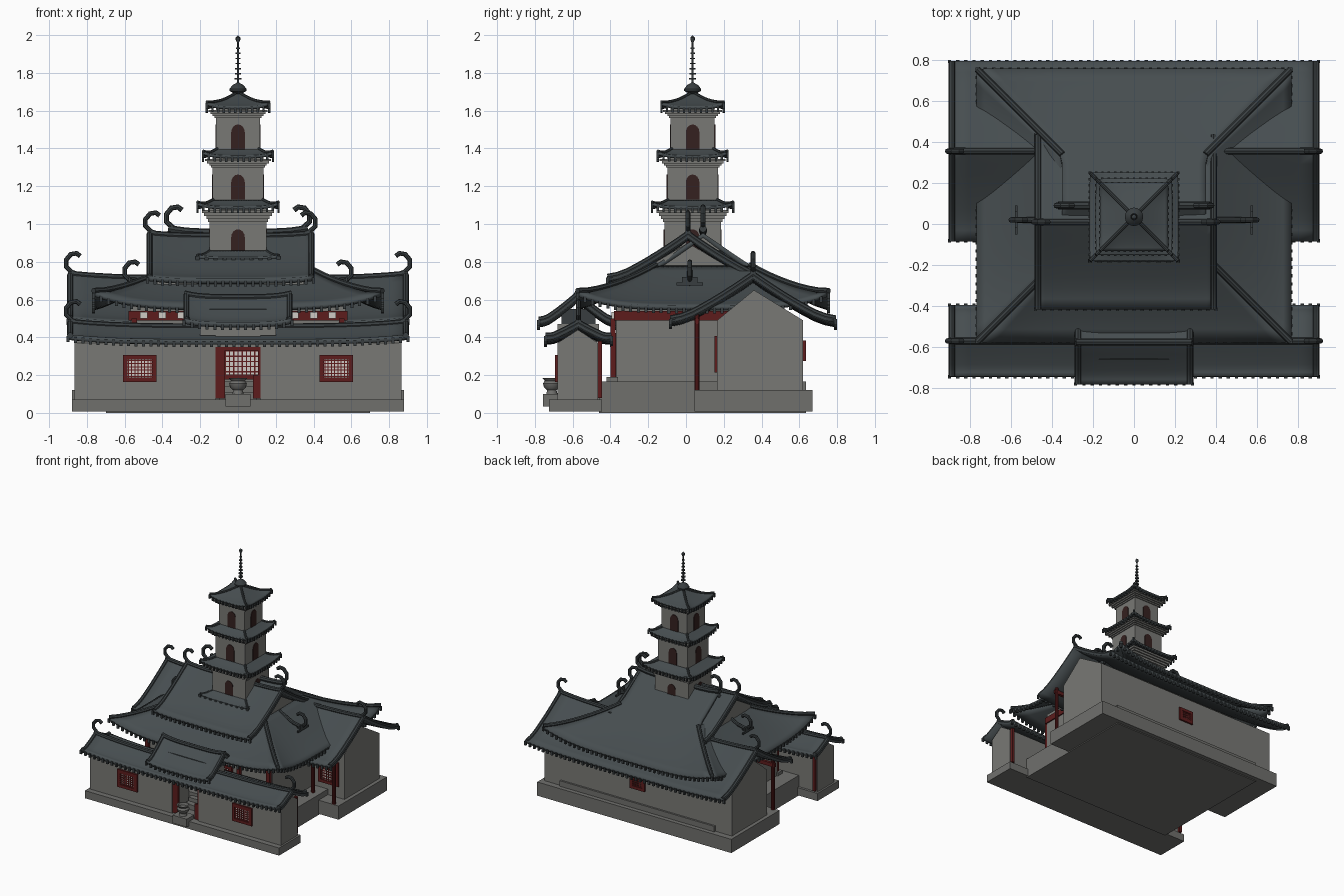
import bpy, bmesh, math
from mathutils import Vector

if "Cube" in bpy.data.objects:
    bpy.data.objects.remove(bpy.data.objects["Cube"])


def mat(name, *rgb):
    m = bpy.data.materials.new(name)
    m.diffuse_color = (*rgb, 1)
    m.use_nodes = True
    m.node_tree.nodes["Principled BSDF"].inputs["Base Color"].default_value = m.diffuse_color
    return m


ROOF = mat("slate roof", 0.062, 0.075, 0.080)
RIDGE = mat("dark ridge", 0.040, 0.048, 0.051)
WALL = mat("grey wall", 0.190, 0.190, 0.178)
STONE = mat("grey stone", 0.160, 0.160, 0.152)
RED = mat("dark red wood", 0.110, 0.012, 0.012)
DARK = mat("dark opening", 0.035, 0.015, 0.014)
PALE = mat("pale paper", 0.62, 0.60, 0.56)


def finish(name, bm, m, smooth=False, thick=0):
    bmesh.ops.recalc_face_normals(bm, faces=bm.faces)
    me = bpy.data.meshes.new(name)
    bm.to_mesh(me)
    bm.free()
    ob = bpy.data.objects.new(name, me)
    bpy.context.collection.objects.link(ob)
    me.materials.append(m)
    if thick:
        s = ob.modifiers.new("thickness", 'SOLIDIFY')
        s.thickness, s.offset = thick, 0
    if smooth:
        bpy.ops.object.select_all(action='DESELECT')
        ob.select_set(True)
        bpy.context.view_layer.objects.active = ob
        bpy.ops.object.shade_smooth_by_angle(angle=math.radians(35))
    return ob


def boxes(name, m, *specs):
    """One object of boxes, each (x0, x1, y0, y1, z0, z1)."""
    bm = bmesh.new()
    for x0, x1, y0, y1, z0, z1 in specs:
        for v in bmesh.ops.create_cube(bm, size=1)['verts']:
            v.co = ((x0 + x1) / 2 + v.co.x * (x1 - x0), (y0 + y1) / 2 + v.co.y * (y1 - y0),
                    (z0 + z1) / 2 + v.co.z * (z1 - z0))
    bmesh.ops.recalc_face_normals(bm, faces=bm.faces)
    return finish(name, bm, m)


def prism(name, m, pts, axis, a, b):
    """Extrude a 2D outline along x (outline y,z) or y (outline x,z)."""
    bm = bmesh.new()
    put = (lambda p, k: (k, p[0], p[1])) if axis == 'x' else (lambda p, k: (p[0], k, p[1]))
    A, B = [[bm.verts.new(put(p, k)) for p in pts] for k in (a, b)]
    bm.faces.new(A)
    bm.faces.new(B[::-1])
    for i in range(len(pts)):
        j = (i + 1) % len(pts)
        bm.faces.new((A[i], B[i], B[j], A[j]))
    return finish(name, bm, m)


def lathe(name, m, pts, x, y, n=16):
    bm = bmesh.new()
    vs = [bm.verts.new((x + r, y, z)) for r, z in pts]
    es = [bm.edges.new(p) for p in zip(vs, vs[1:])]
    bmesh.ops.spin(bm, geom=vs + es, cent=(x, y, 0), axis=(0, 0, 1), angle=2 * math.pi, steps=n)
    bmesh.ops.remove_doubles(bm, verts=bm.verts, dist=1e-5)
    return finish(name, bm, m, True)


def bar(name, pts, r=0.012, m=RIDGE):
    """Round bar swept along a path, built as a ring per point."""
    bm, rings, P = bmesh.new(), [], [Vector(p) for p in pts]
    flat = all(abs(p.y - P[0].y) < 1e-6 for p in P)
    for i, p in enumerate(P):
        t = (P[min(i + 1, len(P) - 1)] - P[max(i - 1, 0)]).normalized()
        a = t.cross(Vector((0, 1, 0) if flat else (0, 0, 1))).normalized()
        b = t.cross(a)
        rings.append([bm.verts.new(p + r * (a * math.cos(k * math.pi / 4) + b * math.sin(k * math.pi / 4)))
                      for k in range(8)])
    for A, B in zip(rings, rings[1:]):
        for k in range(8):
            bm.faces.new((A[k], A[k - 1], B[k - 1], B[k]))
    bm.faces.new(rings[0])
    bm.faces.new(rings[-1])
    return finish(name, bm, m, True)


def sheet(bm, fn, nu, nv):
    g = [[bm.verts.new(fn(i / nu * 2 - 1, j / nv)) for i in range(nu + 1)] for j in range(nv + 1)]
    for j in range(nv):
        for i in range(nu):
            bm.faces.new((g[j][i], g[j][i + 1], g[j + 1][i + 1], g[j + 1][i]))


def horn(name, x, y, z, s, h=0.1):
    bar(name, [(x + s * dx * h, y, z + dz * h) for dx, dz in
               ((-.3, -.15), (.1, 0), (.4, .3), (.4, .65), (.15, .95), (-.15, 1), (-.35, .85))], h * 0.13)


def tiles(name, pts, r=0.008):
    boxes(name + "_tile_ends", RIDGE, *[(p[0] - r, p[0] + r, p[1] - r, p[1] + r, p[2] - 0.028, p[2] + 0.004)
                                        for p in pts])


def gable_roof(name, x0, x1, yc, half, zr, ze, flare, e=1.25, horns=True):
    xc, hx, bm = (x0 + x1) / 2, (x1 - x0) / 2, bmesh.new()
    def at(s):
        return lambda u, t: (xc + u * hx, yc + s * half * (1 - t),
                             ze + (zr - ze) * t ** e + flare * u ** 4 + 0.012 * max(0, 1 - 5 * t))
    for s in (-1, 1):
        sheet(bm, at(s), 20, 8)
    bmesh.ops.remove_doubles(bm, verts=bm.verts, dist=1e-5)
    finish(name + "_roof", bm, ROOF, True, 0.028)
    bar(name + "_ridge", [Vector(at(1)(i / 8 - 1, 1)) + Vector((0, 0, 0.012)) for i in range(17)], 0.017)
    for k in (-1, 1):
        u = k * (1 - 0.012 / hx)
        for s in (-1, 1):
            bar(name + "_gable_edge", [Vector(at(s)(u, j / 8)) + Vector((0, 0, 0.01)) for j in range(9)], 0.016)
        if horns:
            horn(name + "_horn", xc + k * (hx - 0.03), yc, zr + flare + 0.02, k)
    n = round(hx / 0.02)
    tiles(name, [at(s)(i / n * 2 - 1, 0) for s in (-1, 1) for i in range(n + 1)])


def hip_roof(name, cx, cy, hx, hy, run, z0, z1, e, flare, gx=0.0, thick=0.025, r=0.012, step=0.04):
    bm, side_run = bmesh.new(), min(run, hx - gx)
    def z(d, u):
        return z0 + (z1 - z0) * (d / run) ** e + flare * abs(u) ** 4 * max(0, 1 - 1.6 * d / run) ** 1.5
    def front(s):
        return lambda u, t: (cx + u * max(hx - t * run, gx), cy + s * (hy - t * run), z(t * run, u))
    def side(s):
        return lambda u, t: (cx + s * (hx - t * side_run), cy + u * (hy - t * side_run), z(t * side_run, u))
    fs = [f(s) for f in (front, side) for s in (-1, 1)]
    for f in fs:
        sheet(bm, f, 20, 10)
    bmesh.ops.remove_doubles(bm, verts=bm.verts, dist=1e-4)
    finish(name + "_roof", bm, ROOF, True, thick)
    for f in fs[2:]:
        for u in (-1, 1):
            bar(name + "_hip_ridge", [Vector(f(u, j / 8)) + Vector((0, 0, r)) for j in range(9)], r)
    pts = []
    for f, h in zip(fs, (hx, hx, hy, hy)):
        n = round(2 * h / step)
        pts += [f(i / n * 2 - 1, 0) for i in range(n + 1)]
    tiles(name, pts, step / 5)


def lattice(name, x, y, z, w, h, n, m, s=-1, back=PALE):
    """Red-framed lattice window on a wall facing s*y."""
    boxes(name + "_paper", back, (x - w / 2, x + w / 2, y, y + s * 0.004, z - h / 2, z + h / 2))
    b, y1 = 0.003, y + s * 0.009
    sp = [(x - w / 2 + w * i / n - b, x - w / 2 + w * i / n + b, y, y1, z - h / 2, z + h / 2) for i in range(1, n)]
    sp += [(x - w / 2, x + w / 2, y, y1, z - h / 2 + h * i / m - b, z - h / 2 + h * i / m + b) for i in range(1, m)]
    f = 0.012
    sp += [(x + k * w / 2 - f, x + k * w / 2 + f, y, y + s * .014, z - h / 2 - f, z + h / 2 + f) for k in (-1, 1)]
    sp += [(x - w / 2, x + w / 2, y, y + s * .014, z + k * h / 2 - f, z + k * h / 2 + f) for k in (-1, 1)]
    boxes(name + "_frame", RED, *sp)


# Platforms and steps
boxes("main_platform", STONE, (-.70, .70, -.46, .635, 0, .165))
boxes("rear_platform", STONE, (-.88, .88, .045, .67, .008, .12))
boxes("gate_platform", STONE, (-.88, .88, -.725, -.445, .008, .07))
boxes("gate_steps", STONE, (-.10, .10, -.55, -.46, .07, .11), (-.10, .10, -.50, -.46, .11, .14))

# Front gatehouse: two walled wings with gables, open doorway between
for s in (-1, 1):
    prism("gate_wing", WALL, [(-.68, .07), (-.465, .07), (-.465, .37), (-.572, .44), (-.68, .37)],
          'x', s * .12, s * .865)
    lattice("gate_window", s * .52, -.68, .235, .155, .12, 9, 7)
    for x in (.16, .50, .845):
        boxes("gate_rear_column", RED, (s * x - .012, s * x + .012, -.465, -.445, .08, .38))
boxes("gate_lintel", WALL, (-.12, .12, -.68, -.47, .35, .41))
boxes("gate_upper_beam", WALL, (-.20, .20, -.68, -.46, .41, .47))
boxes("gate_upper_panel", RIDGE, (-.20, .20, -.66, -.48, .47, .55))
boxes("door_leaves", RED, (-.12, -.07, -.675, -.66, .075, .35), (.08, .12, -.675, -.66, .075, .20),
      (.105, .12, -.675, -.66, .20, .35), (-.07, .105, -.675, -.66, .33, .35))
gable_roof("gate", -.9, .9, -.57, .175, .445, .365, .025)
gable_roof("gate_center", -.285, .285, -.575, .205, .60, .455, .02, horns=False)

# Incense burner on a pedestal
boxes("burner_pedestal", STONE, (-.065, .065, -.757, -.66, .035, .10))
lathe("incense_burner", STONE, [(0, .10), (.03, .10), (.025, .12), (.042, .135), (.047, .155), (.038, .17),
                                (.05, .185), (.04, .185), (.035, .165), (0, .165)], 0, -.71)

# Main hall
boxes("main_hall_wall", WALL, (-.57, .57, -.37, .52, .165, .57))
boxes("main_hall_beam", RED, (-.58, .58, -.38, .53, .49, .54))
boxes("bracket_blocks", PALE, *[(x * .1 - .02, x * .1 + .02, -.395, -.38, .50, .535) for x in range(-5, 6)])
lattice("hall_door", 0, -.37, .30, .40, .22, 18, 8)
for x in (-.55, -.28, .28, .55):
    boxes("hall_column", RED, (x - .014, x + .014, -.40, -.372, .19, .50))
    boxes("column_base", STONE, (x - .03, x + .03, -.42, -.36, .165, .19))
hip_roof("main", 0, .09, .765, .665, .665, .555, .94, 1.25, .075, gx=.35, r=.016)
bar("main_ridge", [(-.37 + .74 * i / 8, .09, .955 + .02 * (i / 4 - 1) ** 4) for i in range(9)], .02)
prism("upper_gable_wall", WALL, [(-.36, .68), (.38, .68), (.01, .90)], 'x', -.43, .35)
gable_roof("upper", -.48, .40, .01, .425, .925, .685, .015)
for s in (-1, 1):
    horn("main_horn", s * .335, .09, .98, s, .11)
    bar("side_ridge", [(s * .36, .02, .77), (s * .48, .02, .71), (s * .57, .02, .69)], .014)
    horn("side_horn", s * .56, .02, .70, s, .1)
    boxes("side_ornament", RIDGE, (s * .575 - .006, s * .575 + .006, -.05, .09, .675, .69),
          (s * .575 - .006, s * .575 + .006, -.02, .06, .69, .72))

# Rear hall with a columned porch
prism("rear_hall_wall", WALL, [(.165, .12), (.62, .12), (.62, .49), (.36, .65), (.165, .49)], 'x', -.85, .85)
gable_roof("rear", -.9, .9, .355, .437, .70, .455, .025)
lattice("rear_window", 0, .62, .33, .11, .085, 6, 5, 1, DARK)
for s in (-1, 1):
    lattice("porch_window", s * .71, .165, .31, .16, .17, 8, 8)
    for x in (.64, .83):
        lathe("porch_column", RED, [(0, .12), (.014, .12), (.014, .52), (0, .52)], s * x, .058, 10)
    boxes("porch_beam", RED, (s * .71 - .14, s * .71 + .14, .047, .069, .47, .50))

# Square pagoda tower: body, stepped cornice, arched windows and roof per tier
TY = .035
hip_roof("tower_base", 0, TY, .215, .215, .065, .815, .85, 1.2, .012, gx=.1, thick=.02, r=.008, step=.05)
tiers = [(.150, .78, 1.01, .84, .215, 1.085, 1.12, .085), (.134, 1.10, 1.30, 1.13, .185, 1.355, 1.39, .075),
         (.116, 1.37, 1.56, 1.395, .165, 1.615, 1.69, .165)]
for w, z0, z1, zw, hr, ze, zt, run in tiers:
    boxes("tower_body", WALL, (-w, w, TY - w, TY + w, z0, ze))
    gap = (ze - .012 - z1) / 4
    boxes("tower_cornice", WALL, *[(-w - k, w + k, TY - w - k, TY + w + k, z1 + i * gap, z1 + (i + 1) * gap)
                                   for i, k in enumerate((.008, .018, .029, .04))])
    arch = [(-.036, zw), (.036, zw)] + [(.036 * math.cos(a * math.pi / 8), zw + .09 + .042 * math.sin(a * math.pi / 8))
                                        for a in range(9)]
    prism("arched_window", DARK, arch, 'y', TY - w - .004, TY + w + .004)
    prism("arched_window_side", DARK, [(p + TY, q) for p, q in arch], 'x', -w - .004, w + .004)
    hip_roof("tower", 0, TY, hr, hr, run, ze, zt, 1.3, .022, thick=.016, r=.009, step=.03)

# Spire with dome, rings and finial
lathe("spire_dome", RIDGE, [(0, 1.68), (.02, 1.69), (.045, 1.705), (.045, 1.715), (.03, 1.735), (.012, 1.745),
                            (.006, 1.75), (.005, 1.96), (.012, 1.975), (.012, 1.987), (0, 2.0)], 0, TY)
for i in range(7):
    z, r = 1.765 + i * .027, .018 - i * .0012
    lathe("spire_ring", RIDGE, [(0, z), (r, z), (r, z + .007), (0, z + .007)], 0, TY, 12)
